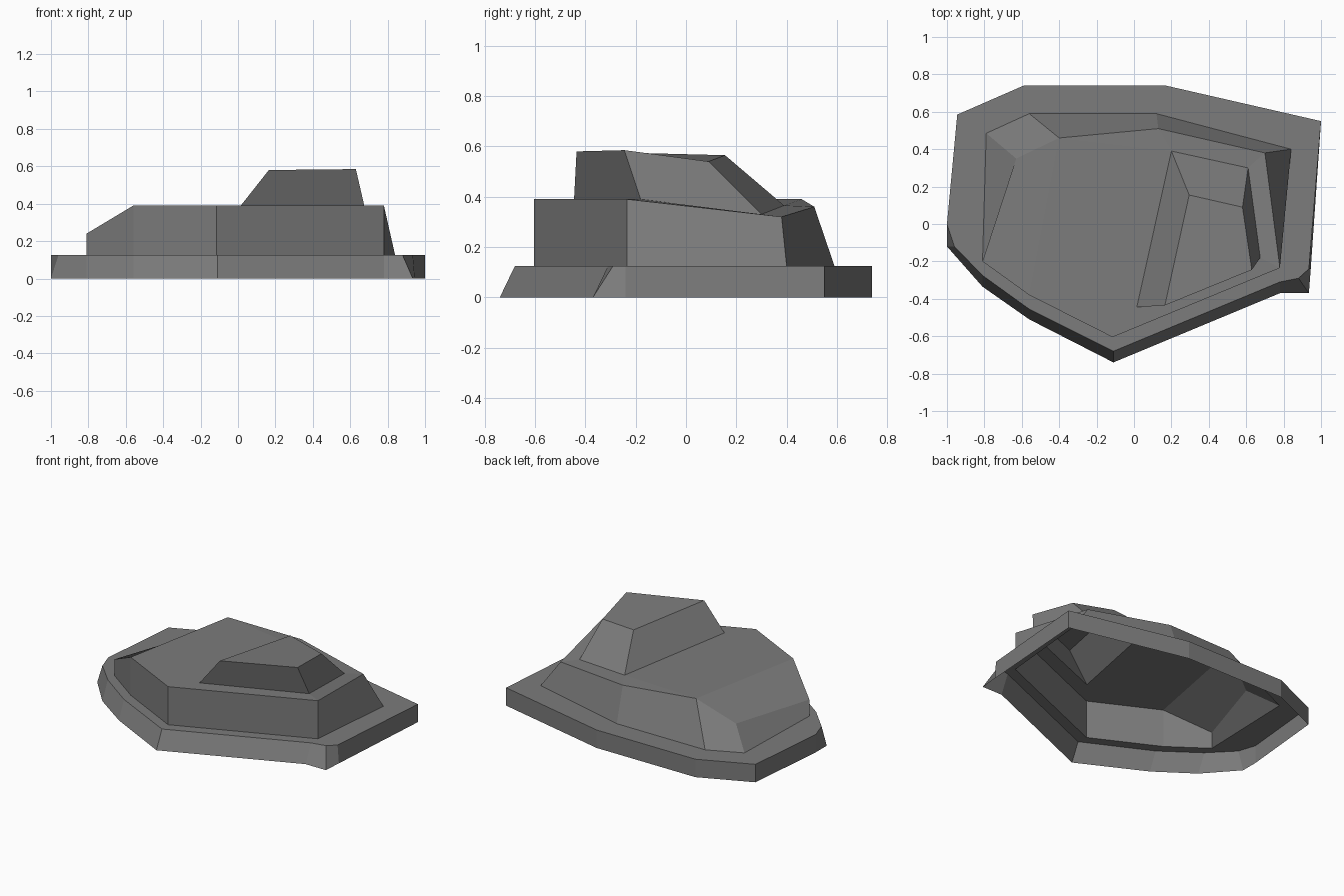
import bpy, bmesh

if "Cube" in bpy.data.objects:
    bpy.data.objects.remove(bpy.data.objects["Cube"])

grey = bpy.data.materials.new("mid grey")
grey.diffuse_color = (0.2, 0.2, 0.2, 1)
grey.use_nodes = True
grey.node_tree.nodes["Principled BSDF"].inputs["Base Color"].default_value = grey.diffuse_color


def at_height(points, z):
    return [(x, y, z) for x, y in points]


def finish(name, bm):
    """Make all faces point outward (the shell is open below) and link the part."""
    bmesh.ops.recalc_face_normals(bm, faces=bm.faces)
    if sum(f.normal.z * f.calc_area() for f in bm.faces) < 0:
        bmesh.ops.reverse_faces(bm, faces=bm.faces)
    mesh = bpy.data.meshes.new(name)
    bm.to_mesh(mesh)
    bm.free()
    mesh.materials.append(grey)
    bpy.context.collection.objects.link(bpy.data.objects.new(name, mesh))


def ring_wall(bm, lower, upper):
    """Wall of quads between two rings with equal point counts."""
    a = [bm.verts.new(p) for p in lower]
    b = [bm.verts.new(p) for p in upper]
    n = len(a)
    for i in range(n):
        j = (i + 1) % n
        bm.faces.new((a[i], a[j], b[j], b[i]))
    return a, b


# Outlines, starting at the front right and running clockwise
back = [(-1, 0), (-.945, .585), (-.59, .74), (.17, .74), (1, .55)]
skirt_low = [(.78, -.37), (-.11, -.74), (-.56, -.51), (-.81, -.335),
             (-1, -.12)] + back + [(.945, -.24), (.935, -.37)]
skirt_high = [(.78, -.31), (-.11, -.68), (-.56, -.455), (-.81, -.275),
              (-.96, -.12)] + back + [(.935, -.24), (.88, -.29)]
hull_low = [(.78, -.235), (-.115, -.605), (-.56, -.38), (-.81, -.2),
            (-.79, .485), (-.56, .59), (.12, .59), (.84, .40)]
hull_high = [(.78, -.235, .39), (-.115, -.605, .39), (-.56, -.38, .39),
             (-.81, -.2, .24), (-.63, .35, .235), (-.40, .46, .39),
             (.13, .51, .36), (.70, .38, .32)]
cap_low = [(.015, -.445, .39), (.2, .39, .365), (.61, .30, .33), (.675, -.18, .39)]
cap_high = [(.165, -.435, .58), (.295, .155, .565), (.58, .09, .54), (.63, -.245, .585)]

# Base skirt with its flat ledge around the hull
bm = bmesh.new()
low, high = ring_wall(bm, at_height(skirt_low, 0), at_height(skirt_high, .125))
inner = [bm.verts.new(p) for p in at_height(hull_low, .125)]
edges = []
for ring in (high, inner):
    for i in range(len(ring)):
        pair = (ring[i], ring[(i + 1) % len(ring)])
        edges.append(bm.edges.get(pair) or bm.edges.new(pair))
bmesh.ops.triangle_fill(bm, edges=edges, use_beauty=True, normal=(0, 0, 1))
finish("base_skirt", bm)

# Hull walls, sloped left deck and roof around the cap opening
bm = bmesh.new()
low, r = ring_wall(bm, at_height(hull_low, .125), hull_high)
t = [bm.verts.new(p) for p in cap_low]
for face in ((r[2], r[3], r[4], r[5]), (r[0], t[3], t[0], r[1]), (r[1], t[0], r[2]),
             (r[2], t[0], t[1], r[5]), (r[5], t[1], r[6]),
             (r[6], t[1], t[2], r[7]), (r[7], t[2], t[3], r[0])):
    bm.faces.new(face)
finish("hull", bm)

# Raised cap on the roof, hollow from below
bm = bmesh.new()
low, high = ring_wall(bm, cap_low, cap_high)
bm.faces.new(high)
finish("roof_cap", bm)
